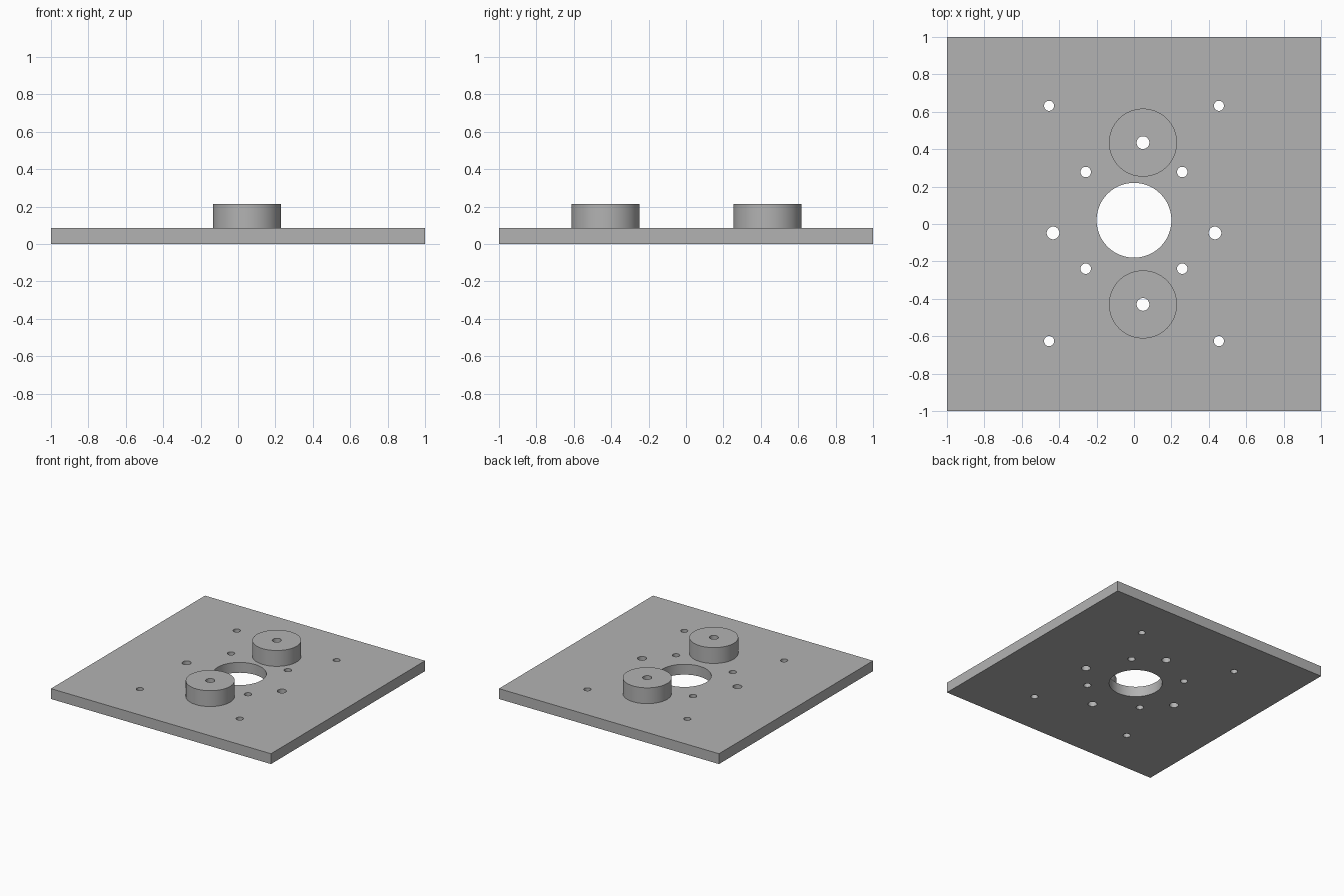
import bpy
import bmesh
import math
from mathutils import Matrix

cube = bpy.data.objects.get("Cube")
if cube:
    bpy.data.objects.remove(cube, do_unlink=True)

PLATE_TOP, BOSS_TOP = 0.085, 0.215
SEGMENTS = 64

# Single grey material
grey = bpy.data.materials.new("plain grey")
grey.use_nodes = True
colour = (0.45, 0.45, 0.45, 1)
grey.diffuse_color = colour
grey.node_tree.nodes["Principled BSDF"].inputs["Base Color"].default_value = colour


def make_object(name, bm):
    mesh = bpy.data.meshes.new(name)
    bm.to_mesh(mesh)
    bm.free()
    mesh.materials.append(grey)
    obj = bpy.data.objects.new(name, mesh)
    bpy.context.collection.objects.link(obj)
    return obj


def add_cylinder(bm, x, y, radius, low, high):
    bmesh.ops.create_cone(
        bm, cap_ends=True, segments=SEGMENTS, radius1=radius, radius2=radius,
        depth=high - low, matrix=Matrix.Translation((x, y, (low + high) / 2)))


# Holes: x, y, radius
BOSSES = [(0.048, 0.435), (0.048, -0.43)]
holes = [(0, 0.02, 0.2)]
holes += [(x, y, 0.034) for x, y in BOSSES]
for side in (-1, 1):
    holes.append((side * 0.433, -0.048, 0.034))
    holes += [(side * 0.258, y, 0.028) for y in (0.278, -0.239)]
    holes += [(side * 0.454, y, 0.027) for y in (0.632, -0.626)]

# Drill cutter shared by all parts
bm = bmesh.new()
for x, y, radius in holes:
    add_cylinder(bm, x, y, radius, -0.1, 0.4)
cutter = make_object("drill_cutter", bm)
cutter.hide_render = True

# Square base plate
bm = bmesh.new()
bmesh.ops.create_cube(bm, size=1, matrix=Matrix.Translation((0, 0, PLATE_TOP / 2))
                      @ Matrix.Diagonal((2, 2, PLATE_TOP, 1)))
parts = [make_object("base_plate", bm)]

# Round bosses standing on the plate
for name, (x, y) in zip(("back_boss", "front_boss"), BOSSES):
    bm = bmesh.new()
    add_cylinder(bm, x, y, 0.182, PLATE_TOP, BOSS_TOP)
    parts.append(make_object(name, bm))

# Drill every part, then smooth the round walls
for obj in parts:
    drill = obj.modifiers.new("drill", 'BOOLEAN')
    drill.operation = 'DIFFERENCE'
    drill.solver = 'EXACT'
    drill.object = cutter
    bpy.ops.object.select_all(action='DESELECT')
    obj.select_set(True)
    bpy.context.view_layer.objects.active = obj
    bpy.ops.object.modifier_apply(modifier=drill.name)
    bpy.ops.object.shade_smooth_by_angle(angle=math.radians(30))

bpy.data.objects.remove(cutter, do_unlink=True)
